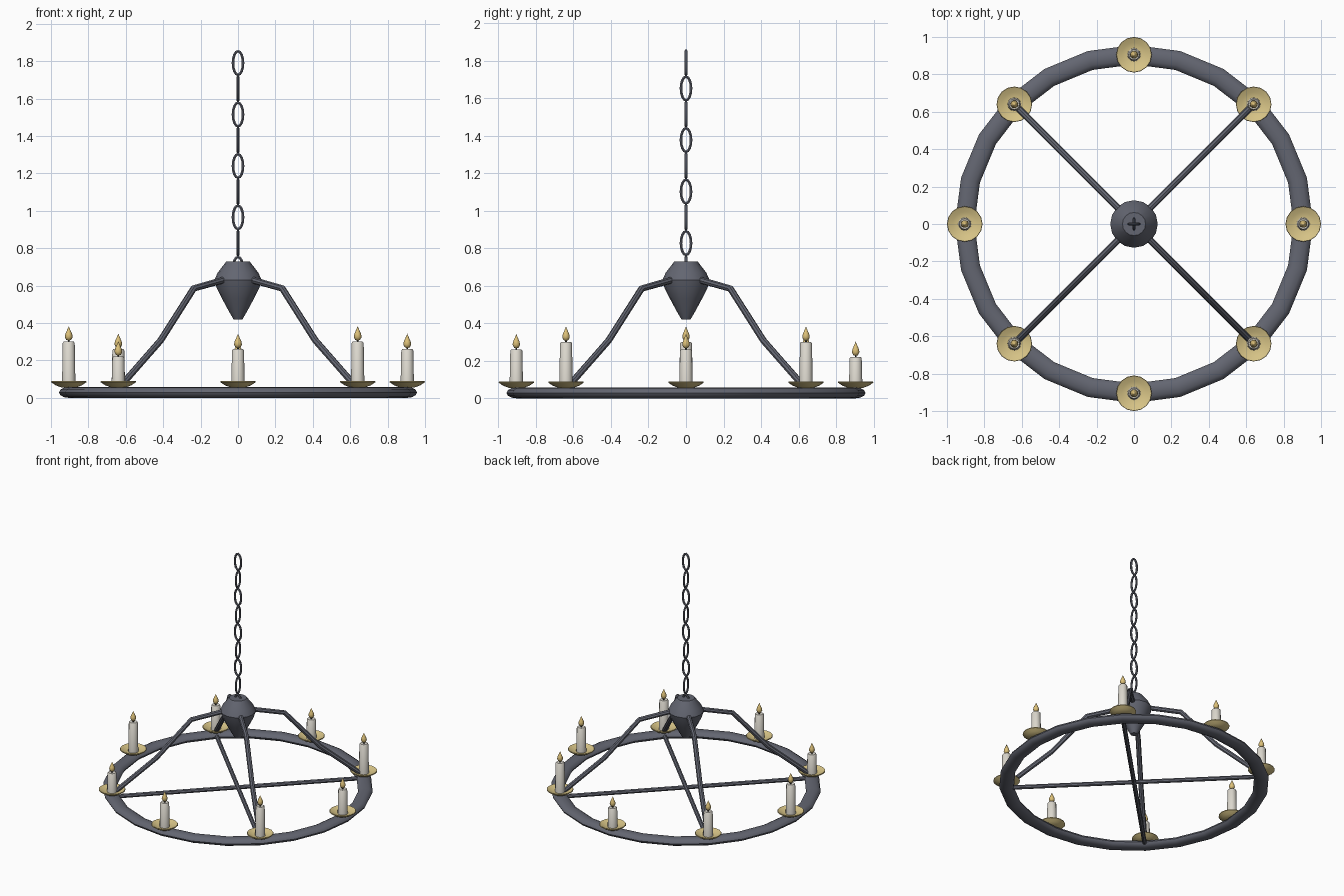
import bpy, bmesh
from math import sin, cos, pi, radians
from mathutils import Vector

cube = bpy.data.objects.get("Cube")
if cube:
    bpy.data.objects.remove(cube, do_unlink=True)


def material(name, rgb):
    m = bpy.data.materials.new(name)
    m.use_nodes = True
    m.diffuse_color = (*rgb, 1)
    m.node_tree.nodes["Principled BSDF"].inputs["Base Color"].default_value = (*rgb, 1)
    return m


iron = material("dark_iron", (0.125, 0.132, 0.165))
brass = material("pale_brass", (0.68, 0.55, 0.24))
wax = material("ivory_wax", (0.72, 0.69, 0.62))
fire = material("flame_gold", (0.72, 0.53, 0.19))
char = material("wick_black", (0.03, 0.03, 0.03))


def smooth(ob, angle):
    bpy.ops.object.select_all(action="DESELECT")
    ob.select_set(True)
    bpy.context.view_layer.objects.active = ob
    bpy.ops.object.shade_smooth_by_angle(angle=radians(angle))


def lathe(name, profile, mat, sides=16, at=(0, 0, 0), closed=False, angle=40):
    """Revolve (radius, height) points around the z axis."""
    bm = bmesh.new()
    rings = [[bm.verts.new((r * cos(2 * pi * k / sides), r * sin(2 * pi * k / sides), z))
              for k in range(sides)] for r, z in profile]
    pairs = list(zip(rings, rings[1:]))
    if closed:
        pairs.append((rings[-1], rings[0]))
    for low, high in pairs:
        for k in range(sides):
            n = (k + 1) % sides
            bm.faces.new((low[k], low[n], high[n], high[k]))
    bmesh.ops.remove_doubles(bm, verts=bm.verts, dist=1e-5)
    bmesh.ops.recalc_face_normals(bm, faces=bm.faces)
    me = bpy.data.meshes.new(name)
    bm.to_mesh(me)
    bm.free()
    me.materials.append(mat)
    ob = bpy.data.objects.new(name, me)
    ob.location = at
    bpy.context.collection.objects.link(ob)
    smooth(ob, angle)
    return ob


def tube(name, points, radius, mat, closed=False, resolution=2):
    """Sweep a round section along a path."""
    cu = bpy.data.curves.new(name, "CURVE")
    cu.dimensions = "3D"
    cu.bevel_depth = radius
    cu.bevel_resolution = resolution
    cu.use_fill_caps = True
    sp = cu.splines.new("POLY")
    sp.points.add(len(points) - 1)
    for p, co in zip(sp.points, points):
        p.co = (*co, 1)
    sp.use_cyclic_u = closed
    cu.materials.append(mat)
    ob = bpy.data.objects.new(name, cu)
    bpy.context.collection.objects.link(ob)
    bpy.ops.object.select_all(action="DESELECT")
    ob.select_set(True)
    bpy.context.view_layer.objects.active = ob
    bpy.ops.object.convert(target="MESH")
    smooth(bpy.context.object, 35)


RING = 0.905

# Flattened ring
section = [(RING + 0.052 * cos(a), 0.029 + 0.029 * sin(a))
           for a in (2 * pi * k / 12 for k in range(12))]
lathe("ring", section, iron, sides=24, closed=True)

# Central hub
lathe("hub", [(0, 0.42), (0.024, 0.42), (0.05, 0.465), (0.085, 0.53), (0.113, 0.585),
              (0.127, 0.63), (0.108, 0.67), (0.062, 0.73), (0, 0.73)], iron, angle=30)

# Cross bars and bent arms on the diagonals
for k in range(4):
    d = Vector((cos(pi / 4 + k * pi / 2), sin(pi / 4 + k * pi / 2), 0))
    path = [(0.1, 0.632), (0.335, 0.585), (0.585, 0.307), (0.885, 0.065)]
    tube(f"arm_{k + 1}", [d * r + Vector((0, 0, z)) for r, z in path], 0.018, iron)
    if k < 2:
        lift = Vector((0, 0, 0.029))
        tube(f"cross_bar_{k + 1}", [lift - d * RING, lift + d * RING], 0.016, iron)

# Chain of alternating oval links
for k in range(9):
    z = 0.69 + 0.1375 * k
    link = []
    for s in range(16):
        a = 2 * pi * s / 16
        w, h = 0.027 * cos(a), z + 0.063 * sin(a)
        link.append((w, 0, h) if k % 2 == 0 else (0, w, h))
    tube(f"chain_link_{k + 1}", link, 0.008, iron, closed=True, resolution=1)

# Candles with drip pans, in three repeating heights
for k in range(8):
    a = k * pi / 4
    at = (RING * cos(a), RING * sin(a), 0)
    top = (0.26, 0.30, 0.22)[k % 3]
    lathe(f"drip_pan_{k + 1}", [(0, 0.056), (0.04, 0.056), (0.07, 0.067), (0.095, 0.084),
                                (0.093, 0.09), (0.065, 0.077), (0.038, 0.07), (0, 0.07)],
          brass, at=at)
    lathe(f"candle_{k + 1}", [(0, 0.065), (0.036, 0.065), (0.032, top - 0.006),
                              (0.027, top), (0, top - 0.003)], wax, sides=12, at=at)
    lathe(f"wick_{k + 1}", [(0, top - 0.005), (0.005, top - 0.005), (0.005, top + 0.015),
                            (0, top + 0.015)], char, sides=6, at=at)
    lathe(f"flame_{k + 1}", [(0, top + 0.005), (0.013, top + 0.01), (0.021, top + 0.025),
                             (0.018, top + 0.042), (0.009, top + 0.062), (0, top + 0.083)],
          fire, sides=10, at=at, angle=60)
